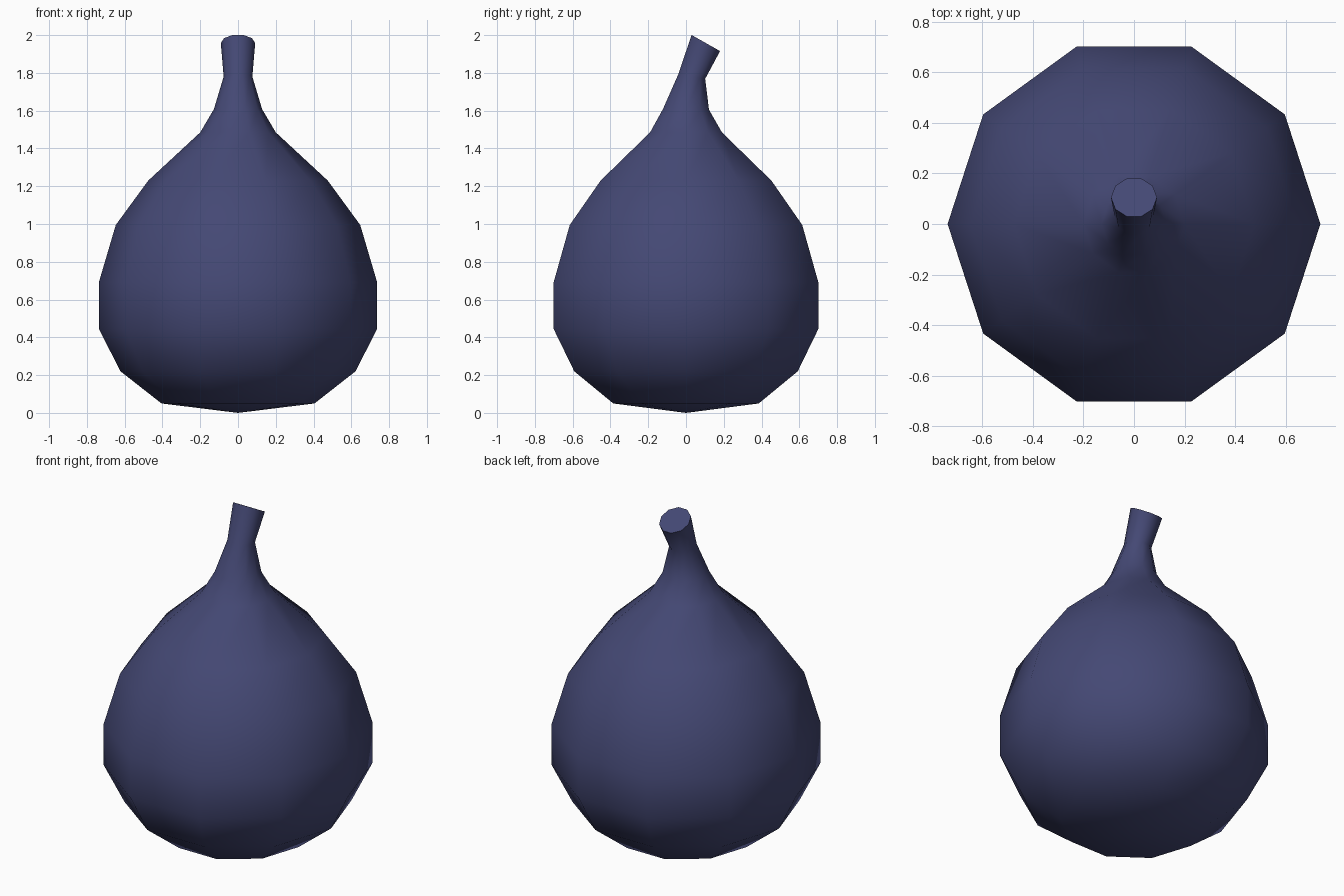
import bpy, bmesh, math
from mathutils import Vector, Matrix

if "Cube" in bpy.data.objects:
    bpy.data.objects.remove(bpy.data.objects["Cube"])

SIDES = 10

# rings from base to stem tip: radius, centre y, centre z, backward tilt in degrees
rings = [
    (0.405, 0, 0.05, 0), (0.622, 0, 0.22, 0), (0.737, 0, 0.445, 0),
    (0.737, 0, 0.69, 0), (0.647, 0, 0.995, 0), (0.475, 0, 1.23, 0),
    (0.20, 0, 1.485, 0), (0.128, 0, 1.607, 1), (0.076, 0.03, 1.78, 9),
    (0.091, 0.105, 1.958, 29.5),
]

bm = bmesh.new()
loops = []
for r, y, z, tilt in rings:
    rot = Matrix.Rotation(math.radians(-tilt), 3, 'X')
    loops.append([bm.verts.new(rot @ Vector((r * math.cos(a), r * math.sin(a), 0)) + Vector((0, y, z)))
                  for a in (2 * math.pi * i / SIDES for i in range(SIDES))])

# body and stem walls
for low, high in zip(loops, loops[1:]):
    for i in range(SIDES):
        j = (i + 1) % SIDES
        bm.faces.new((low[i], low[j], high[j], high[i]))

# pointed base and flat cut stem end
base = bm.verts.new((0, 0, 0))
for i in range(SIDES):
    bm.faces.new((base, loops[0][(i + 1) % SIDES], loops[0][i]))
bm.faces.new(loops[-1])
bmesh.ops.recalc_face_normals(bm, faces=bm.faces)

mesh = bpy.data.meshes.new("fig_fruit")
bm.to_mesh(mesh)
bm.free()
fig = bpy.data.objects.new("fig_fruit", mesh)
bpy.context.collection.objects.link(fig)

# dark violet blue skin
skin = bpy.data.materials.new("dark_violet_blue")
skin.diffuse_color = (0.058, 0.065, 0.175, 1)
skin.use_nodes = True
skin.node_tree.nodes["Principled BSDF"].inputs["Base Color"].default_value = skin.diffuse_color
mesh.materials.append(skin)

# smooth skin with a sharp rim at the stem cut
bpy.context.view_layer.objects.active = fig
fig.select_set(True)
bpy.ops.object.shade_smooth_by_angle(angle=math.radians(50))
